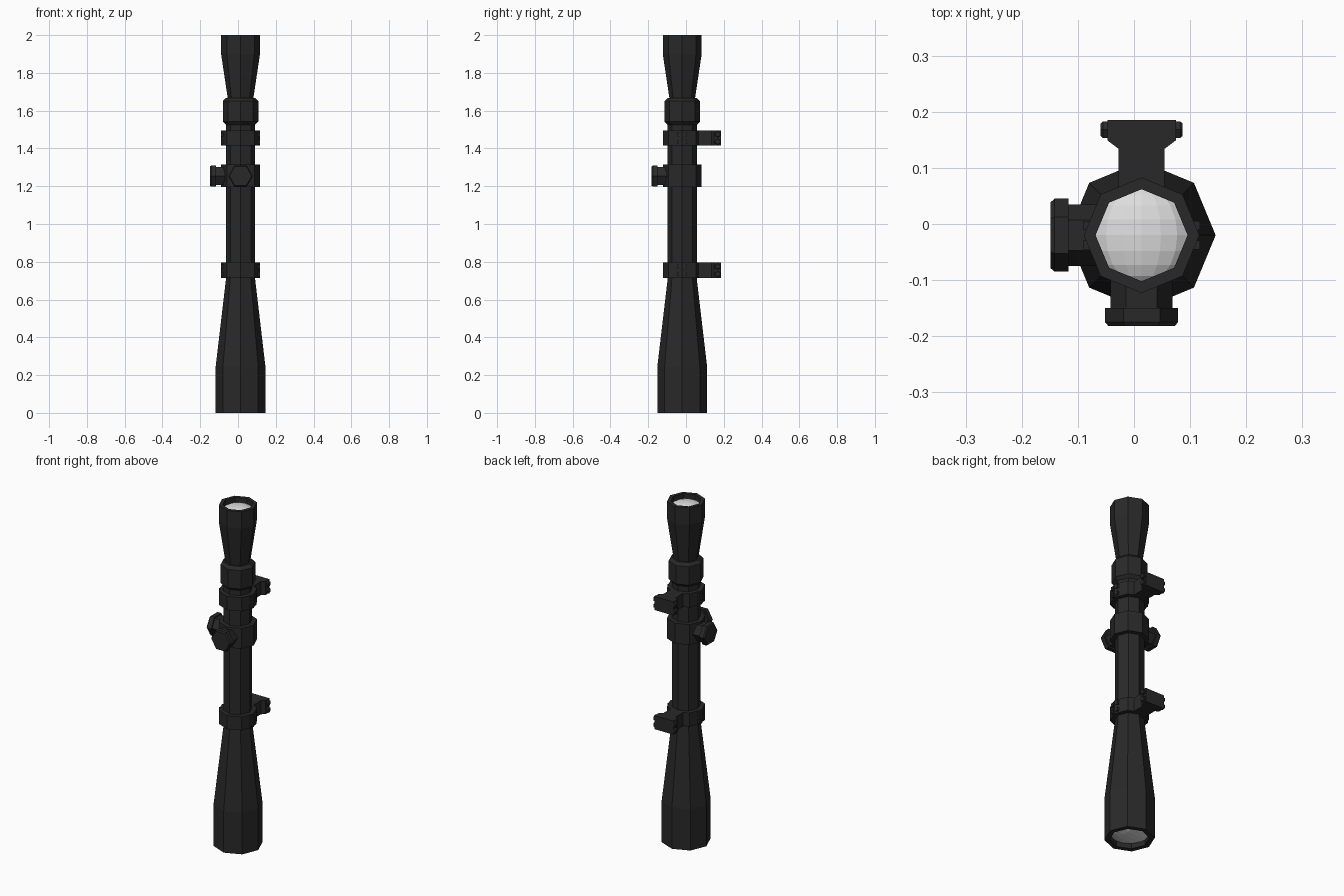
import bpy, bmesh, math
from mathutils import Matrix, Vector

if "Cube" in bpy.data.objects:
    bpy.data.objects.remove(bpy.data.objects["Cube"])

CX, CY = 0.0135, -0.02          # optical axis position


def material(name, v):
    m = bpy.data.materials.new(name)
    m.diffuse_color = (v, v, v, 1)
    m.use_nodes = True
    m.node_tree.nodes["Principled BSDF"].inputs["Base Color"].default_value = m.diffuse_color
    return m


BLACK = material("matte_black", 0.022)
GLASS = material("pale_glass", 0.72)


def finish(bm, name, mat):
    bmesh.ops.recalc_face_normals(bm, faces=bm.faces)
    me = bpy.data.meshes.new(name)
    bm.to_mesh(me)
    bm.free()
    me.materials.append(mat)
    ob = bpy.data.objects.new(name, me)
    bpy.context.collection.objects.link(ob)
    return ob


def lathe(name, profile, sides, matrix, mat=BLACK):
    """Turn (radius, height) points around local z; ends are capped."""
    bm = bmesh.new()
    rings = []
    for r, h in profile:
        rings.append([bm.verts.new(matrix @ Vector((r * math.cos(2 * math.pi * i / sides),
                                                    r * math.sin(2 * math.pi * i / sides), h)))
                      for i in range(sides)])
    for a, b in zip(rings, rings[1:]):
        for i in range(sides):
            j = (i + 1) % sides
            bm.faces.new((a[i], a[j], b[j], b[i]))
    bm.faces.new(rings[0])
    bm.faces.new(rings[-1])
    return finish(bm, name, mat)


def box(name, centre, size):
    bm = bmesh.new()
    bmesh.ops.create_cube(bm, size=1, matrix=Matrix.Translation(centre) @ Matrix.Diagonal((*size, 1)))
    return finish(bm, name, BLACK)


AXIS = Matrix.Translation((CX, CY, 0))

# Main tube with objective bell, collar and eyepiece, recessed at both ends
lathe("scope_body", [
    (0.104, 0.05), (0.104, 0.0), (0.132, 0.0), (0.132, 0.243), (0.077, 0.71),
    (0.077, 1.525), (0.094, 1.542), (0.094, 1.65), (0.078, 1.667), (0.068, 1.667),
    (0.103, 1.90), (0.103, 2.0), (0.082, 2.0), (0.082, 1.945)], 8, AXIS)

# Domed lenses
for name, z, r, h in (("eyepiece_lens", 1.95, 0.09, 0.042), ("objective_lens", 0.045, 0.112, 0.038)):
    bm = bmesh.new()
    m = (Matrix.Translation((CX, CY, z)) @ Matrix.Diagonal((r, r, h, 1))
         @ Matrix.Rotation(math.pi / 2, 4, 'X'))
    bmesh.ops.create_uvsphere(bm, u_segments=16, v_segments=10, radius=1, matrix=m)
    finish(bm, name, GLASS)

# Turret saddle ring
lathe("turret_ring", [(0.103, 1.195), (0.103, 1.315)], 8, AXIS)

# Adjustment knobs on the front and left
KNOB = [(0.055, 0.05), (0.055, 0.130), (0.065, 0.130), (0.065, 0.155), (0.059, 0.162)]
ORIGIN = Matrix.Translation((CX, CY, 1.254))
FRONT = ORIGIN @ Matrix.Rotation(math.pi / 2, 4, 'X')
lathe("front_knob", KNOB, 6, FRONT)
lathe("left_knob", KNOB, 6, ORIGIN @ Matrix.Rotation(-math.pi / 2, 4, 'Z') @ Matrix.Rotation(math.pi / 2, 4, 'X'))

# Two clamp mounts: ring, rail foot, clamp bolts and ring screws
FOOT = [(0.041, 0.05), (0.041, 0.134), (0.061, 0.149), (0.061, 0.185)]
for label, z in (("lower", 0.755), ("upper", 1.455)):
    lathe(label + "_mount_ring", [(0.103, z - 0.04), (0.103, z + 0.04)], 8, AXIS)

    bm = bmesh.new()
    outline = [(CX + x, y) for x, y in FOOT] + [(CX - x, y) for x, y in reversed(FOOT)]
    face = bm.faces.new([bm.verts.new((x, y, z - 0.04)) for x, y in outline])
    ext = bmesh.ops.extrude_face_region(bm, geom=[face])
    bmesh.ops.translate(bm, vec=(0, 0, 0.08),
                        verts=[v for v in ext["geom"] if isinstance(v, bmesh.types.BMVert)])
    bm.faces.new([v for v in face.verts]) if not face.is_valid else None
    finish(bm, label + "_mount_foot", BLACK)

    for side, s in (("right", 1), ("left", -1)):
        turn = Matrix.Rotation(s * math.pi / 2, 4, 'Y')
        for n, dz in enumerate((-0.02, 0.02)):
            lathe(f"{label}_{side}_bolt_{n}", [(0.017, 0.05), (0.017, 0.069), (0.013, 0.073)], 6,
                  Matrix.Translation((CX, 0.168, z + dz)) @ turn)
            for k, dy in enumerate((-0.017, 0.017)):
                box(f"{label}_{side}_ring_screw_{n}_{k}",
                    (CX + s * 0.094, CY + dy, z + dz), (0.02, 0.016, 0.022))
